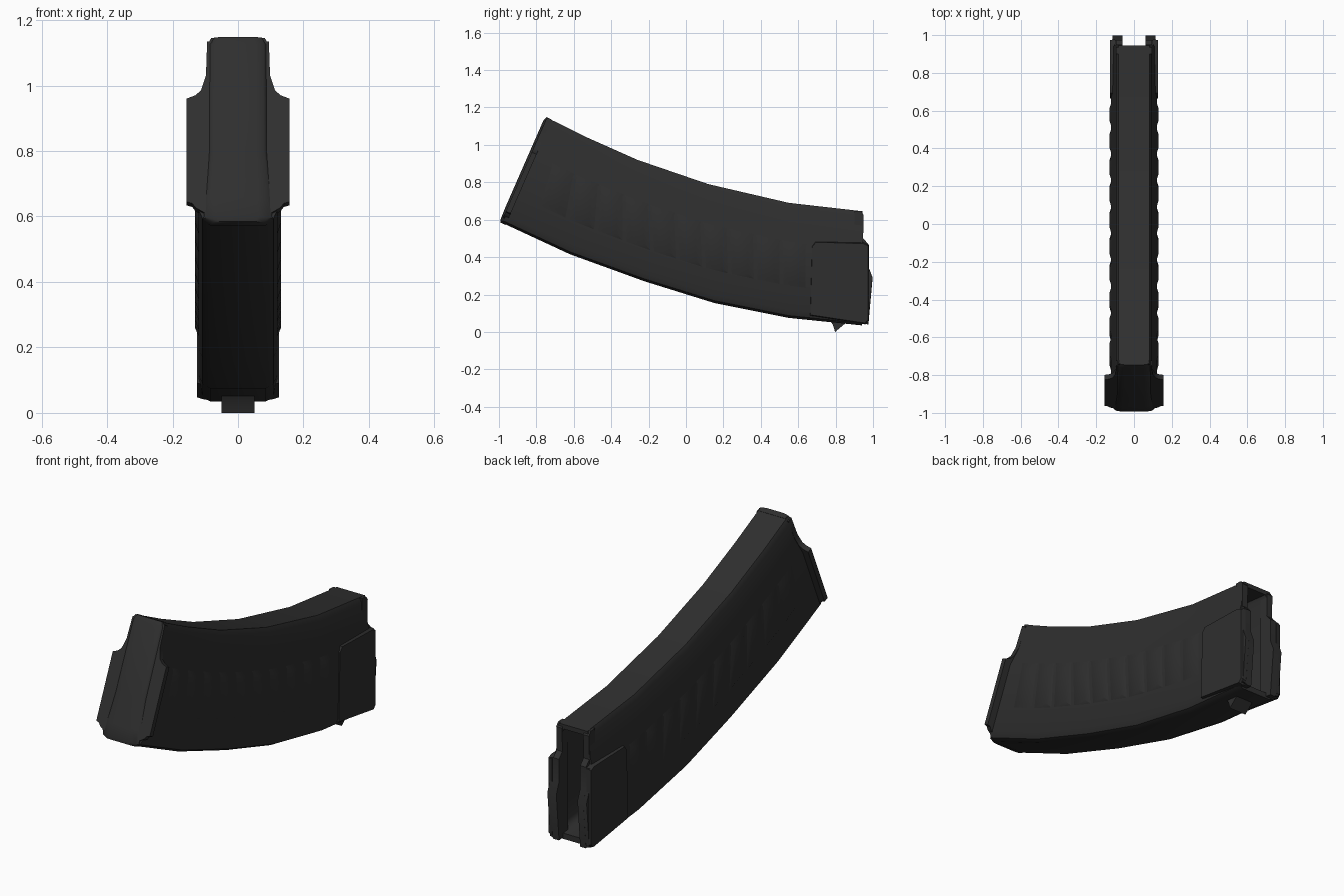
import bpy, bmesh, math

if "Cube" in bpy.data.objects:
    bpy.data.objects.remove(bpy.data.objects["Cube"])

mat = bpy.data.materials.new("charcoal")
mat.diffuse_color = (0.028, 0.028, 0.028, 1)
mat.use_nodes = True
mat.node_tree.nodes["Principled BSDF"].inputs["Base Color"].default_value = mat.diffuse_color


def finish(name, verts, faces, mirror=False, angle=35):
    me = bpy.data.meshes.new(name)
    me.from_pydata(verts, [], faces)
    bm = bmesh.new()
    bm.from_mesh(me)
    bmesh.ops.recalc_face_normals(bm, faces=bm.faces)
    bm.to_mesh(me)
    bm.free()
    ob = bpy.data.objects.new(name, me)
    bpy.context.collection.objects.link(ob)
    me.materials.append(mat)
    if mirror:
        ob.modifiers.new("Mirror", 'MIRROR')
    bpy.ops.object.select_all(action='DESELECT')
    ob.select_set(True)
    bpy.context.view_layer.objects.active = ob
    bpy.ops.object.shade_smooth_by_angle(angle=math.radians(angle))
    return ob


def loft(name, rings, **kw):
    """Closed solid through rings of equal point count, capped at both ends."""
    n = len(rings[0])
    faces = [tuple(range(n)), tuple(range((len(rings) - 1) * n, len(rings) * n))]
    for r in range(len(rings) - 1):
        for i in range(n):
            j = (i + 1) % n
            faces.append((r * n + i, r * n + j, (r + 1) * n + j, (r + 1) * n + i))
    return finish(name, [p for ring in rings for p in ring], faces, **kw)


def slab(name, yz, xs, inset=0.0, **kw):
    """Side outline in y/z extruded from x0 to x1; outer face optionally shrunk."""
    cy = sum(p[0] for p in yz) / len(yz)
    cz = sum(p[1] for p in yz) / len(yz)
    k = 1 - inset
    return loft(name, [[(xs[0], y, z) for y, z in yz],
                       [(xs[1], cy + (y - cy) * k, cz + (z - cz) * k) for y, z in yz]], **kw)


# Spine stations: (lower y, lower z, upper y, upper z)
stations = [(-0.98, 0.582, -0.742, 1.145), (-0.62, 0.415, -0.53, 1.04),
            (-0.22, 0.27, -0.26, 0.92), (0.15, 0.155, 0.12, 0.79),
            (0.55, 0.075, 0.55, 0.69), (0.94, 0.035, 0.945, 0.645)]


def point(v, t):
    """y, z at distance v along the curve and height fraction t."""
    mids = [(s[0] + s[2]) / 2 for s in stations]
    i = max(k for k in range(len(mids) - 1) if k == 0 or mids[k] <= v)
    f = (v - mids[i]) / (mids[i + 1] - mids[i])
    a, b, c, d = [p + (q - p) * f for p, q in zip(stations[i], stations[i + 1])]
    return a + (c - a) * t, b + (d - b) * t


# Curved hollow body: half section as (x, height fraction)
outer = [(0.085, 0), (0.108, 0.02), (0.121, 0.07), (0.121, 0.64),
         (0.097, 0.79), (0.095, 0.96), (0.082, 1)]
inner = [(0.062, 0.05), (0.08, 0.07), (0.088, 0.10), (0.088, 0.63),
         (0.066, 0.78), (0.064, 0.93), (0.055, 0.96)]


def section(v, half):
    full = half + [(-x, t) for x, t in reversed(half)]
    return [(x, *point(v, t)) for x, t in full]


vs = [(s[0] + s[2]) / 2 for s in stations]
loft("curved_body", [section(v, outer) for v in vs] +
     [section(v, inner) for v in reversed([-0.8] + vs[1:])])

# Grip ribs along both sides
verts, faces = [], []
for k in range(10):
    v = 0.58 - 0.14 * k
    b = len(verts)
    for x, w, t0, t1 in ((0.119, 0.066, 0.27, 0.66), (0.131, 0.03, 0.31, 0.61)):
        verts += [(x, *point(v + dv, t)) for dv, t in ((-w, t0), (w, t0), (w, t1), (-w, t1))]
    faces += [(b, b + 1, b + 2, b + 3), (b + 4, b + 5, b + 6, b + 7)]
    faces += [(b + i, b + (i + 1) % 4, b + 4 + (i + 1) % 4, b + 4 + i) for i in range(4)]
finish("side_ribs", verts, faces, mirror=True)

# Raised side panels near the open end
slab("side_panel", [(0.66, 0.085), (0.96, 0.04), (0.978, 0.06), (0.978, 0.465), (0.95, 0.478),
                    (0.69, 0.485), (0.67, 0.46)], (0.10, 0.126), 0.03, mirror=True)

# Feed lips either side of the opening
slab("feed_lip", [(0.90, 0.05), (0.975, 0.04), (0.998, 0.29), (0.975, 0.35), (0.975, 0.47),
                  (0.947, 0.50), (0.95, 0.625), (0.935, 0.646), (0.90, 0.648)],
     (0.062, 0.096), mirror=True)
slab("lower_lip", [(0.90, 0.05), (0.975, 0.045), (0.998, 0.29), (0.975, 0.35),
                   (0.975, 0.47), (0.90, 0.47)], (0.09, 0.115), 0.02, mirror=True)

# Catch lug underneath
slab("catch_lug", [(0.76, 0.07), (0.785, 0.04), (0.797, 0.0), (0.845, 0.04), (0.88, 0.07)],
     (-0.05, 0.05))

# Slanted end plate: y follows the sloping end line, d is depth behind it
dirn = (0.245 / 0.611, 0.56 / 0.611)


def on_plate(x, z, d):
    y = -1.0 + 0.245 * (z - 0.59) / 0.56
    return (x, y + d * dirn[1], z - d * dirn[0])


flange = [(0.10, 0.615), (0.13, 0.632), (0.14, 0.645), (0.157, 0.65), (0.157, 0.965),
          (0.13, 0.975), (0.113, 0.99), (0.098, 1.035), (0.094, 1.14)]
flange += [(-x, z) for x, z in reversed(flange)]
loft("end_plate", [[on_plate(x, z, d) for x, z in flange] for d in (0.012, 0.04)])

# Rounded bulge down the middle of the end plate
rings = []
for z, w, lift in ((0.588, 0.085, 0.008), (0.60, 0.105, 0.002), (0.66, 0.10, 0),
                   (0.80, 0.09, 0), (1.13, 0.088, 0), (1.152, 0.08, 0.008)):
    half = [(w, 0.03), (w, 0.014), (w * 0.88, 0.005), (w * 0.6, 0.001)]
    prof = half + [(-x, d) for x, d in reversed(half)]
    rings.append([on_plate(x, z, d + lift) for x, d in prof])
loft("end_bulge", rings, angle=50)
